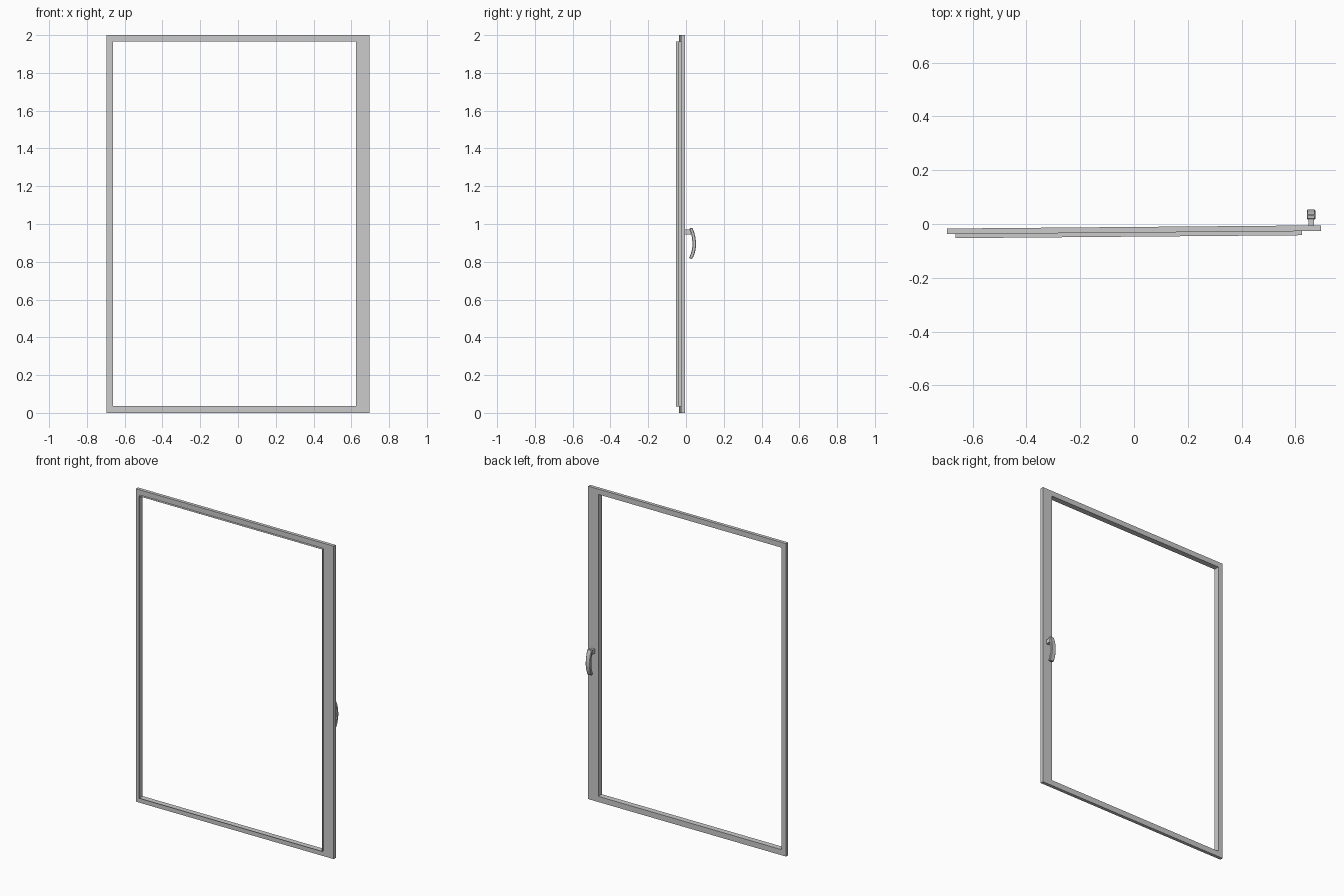
import bpy, bmesh

if "Cube" in bpy.data.objects:
    bpy.data.objects.remove(bpy.data.objects["Cube"])

SLOPE = 0.0085  # the panel is turned very slightly about z


def finish(bm, name):
    bmesh.ops.recalc_face_normals(bm, faces=bm.faces)
    mesh = bpy.data.meshes.new(name)
    bm.to_mesh(mesh)
    bm.free()
    obj = bpy.data.objects.new(name, mesh)
    bpy.context.collection.objects.link(obj)
    return obj


def loop(bm, x0, x1, z0, z1, y):
    """Rectangular ring of vertices lying in the turned panel plane."""
    return [bm.verts.new((x, y + SLOPE * x, z))
            for x, z in ((x0, z0), (x1, z0), (x1, z1), (x0, z1))]


def bridge(bm, a, b):
    for i in range(4):
        j = (i + 1) % 4
        bm.faces.new((a[i], a[j], b[j], b[i]))


def extrude_profile(name, pts, x0, x1):
    """Side profile (y, z) extruded along x."""
    bm = bmesh.new()
    face = bm.faces.new([bm.verts.new((x0, y, z)) for y, z in pts])
    new = bmesh.ops.extrude_face_region(bm, geom=[face])["geom"]
    bmesh.ops.translate(bm, vec=(x1 - x0, 0, 0),
                        verts=[v for v in new if isinstance(v, bmesh.types.BMVert)])
    return finish(bm, name)


# Door frame: mitred ring with a wide handle stile
outer = (-0.695, 0.695, 0.0, 2.0)
inner = (-0.663, 0.625, 0.035, 1.967)
back, front, lip = -0.011, -0.032, -0.047
bm = bmesh.new()
rings = [loop(bm, *outer, back), loop(bm, *outer, front),
         loop(bm, *inner, front), loop(bm, *inner, back)]
for k in range(4):
    bridge(bm, rings[k], rings[(k + 1) % 4])
finish(bm, "door_frame")

# Thin lip standing forward around the opening
t = 0.001
inside = (inner[0] + t, inner[1] - t, inner[2] + t, inner[3] - t)
bm = bmesh.new()
rings = [loop(bm, *inner, back), loop(bm, *inner, lip),
         loop(bm, *inside, lip), loop(bm, *inside, back)]
for k in range(4):
    bridge(bm, rings[k], rings[(k + 1) % 4])
finish(bm, "glazing_lip")

# Curved grip
grip = extrude_profile("handle_grip", [
    (0.018, 0.977), (0.034, 0.980), (0.043, 0.958), (0.049, 0.935),
    (0.053, 0.905), (0.053, 0.880), (0.048, 0.852), (0.040, 0.829),
    (0.032, 0.815), (0.015, 0.819), (0.024, 0.838), (0.030, 0.858),
    (0.034, 0.882), (0.034, 0.904), (0.031, 0.930), (0.026, 0.955)],
    0.643, 0.674)
bevel = grip.modifiers.new("soft_edges", "BEVEL")
bevel.width = 0.003
bevel.segments = 1

# Stem joining the grip to the stile
extrude_profile("handle_stem", [
    (-0.006, 0.945), (0.028, 0.945), (0.024, 0.972), (-0.006, 0.972)],
    0.648, 0.669)
